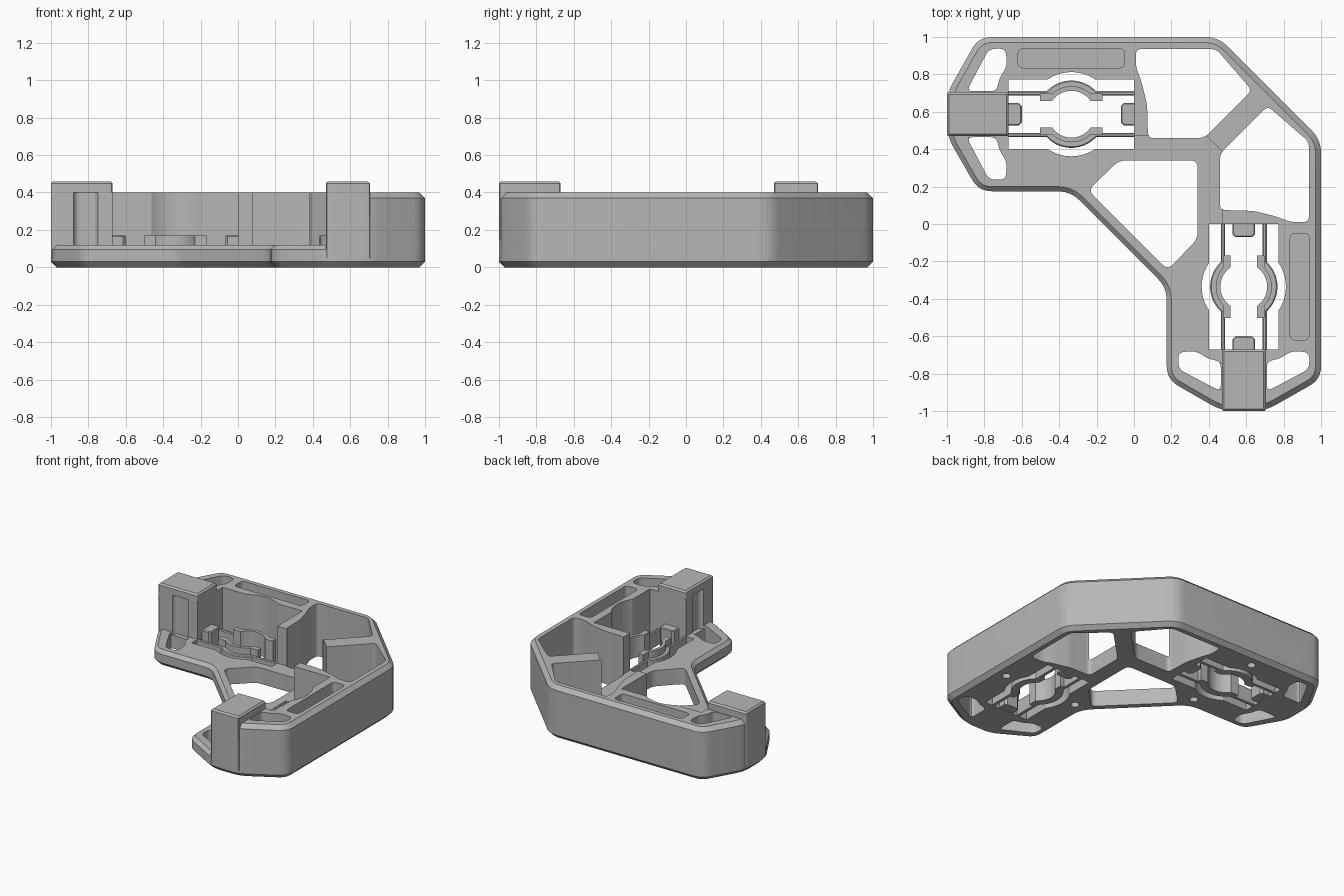
import bpy
import bmesh
import math
from mathutils import Vector

cube = bpy.data.objects.get("Cube")
if cube:
    bpy.data.objects.remove(cube, do_unlink=True)

grey = bpy.data.materials.new("plain grey")
grey.use_nodes = True
grey.diffuse_color = (0.47, 0.47, 0.47, 1)
grey.node_tree.nodes["Principled BSDF"].inputs["Base Color"].default_value = grey.diffuse_color


def swap(pts):
    """Mirror a path across the diagonal, keeping its winding."""
    return [(y, x) for x, y in reversed(pts)]


def rounded(pts, trim, steps=6):
    """Round every corner, starting at most `trim` away from it."""
    out = []
    for i, p in enumerate(pts):
        p, a, b = Vector(p), Vector(pts[i - 1]), Vector(pts[(i + 1) % len(pts)])
        t = min(trim, (a - p).length * 0.45, (b - p).length * 0.45)
        a, b = p + (a - p).normalized() * t, p + (b - p).normalized() * t
        for k in range(steps + 1):
            f = k / steps
            out.append(tuple(a * (1 - f) ** 2 + p * 2 * f * (1 - f) + b * f * f))
    return out


def arc(r, v, steps=20):
    """Arc over the origin from left to right, ending at height v."""
    start = math.pi - math.asin(v / r)
    end = math.asin(v / r)
    angles = [start + (end - start) * k / steps for k in range(steps + 1)]
    return [(r * math.cos(a), r * math.sin(a)) for a in angles]


def prism(name, pts, z0, z1, bottom=0, top=0):
    """Extrude a flat path, with optional chamfers on the rims."""
    bm = bmesh.new()
    base = bm.faces.new([bm.verts.new((x, y, z0)) for x, y in pts])
    ext = bmesh.ops.extrude_face_region(bm, geom=[base])["geom"]
    bmesh.ops.translate(bm, vec=(0, 0, z1 - z0), verts=[g for g in ext if isinstance(g, bmesh.types.BMVert)])
    for z, size in ((z0, bottom), (z1, top)):
        if size:
            rim = [e for e in bm.edges if all(abs(v.co.z - z) < 1e-5 for v in e.verts)]
            bmesh.ops.bevel(bm, geom=rim, offset=size, segments=1, affect='EDGES')
    bmesh.ops.recalc_face_normals(bm, faces=bm.faces)
    mesh = bpy.data.meshes.new(name)
    bm.to_mesh(mesh)
    bm.free()
    mesh.materials.append(grey)
    obj = bpy.data.objects.new(name, mesh)
    bpy.context.collection.objects.link(obj)
    return obj


def combine(target, other, operation):
    mod = target.modifiers.new("combine", 'BOOLEAN')
    mod.operation, mod.solver, mod.object = operation, 'EXACT', other
    bpy.context.view_layer.objects.active = target
    bpy.ops.object.modifier_apply(modifier=mod.name)
    bpy.data.objects.remove(other, do_unlink=True)


def both(pts):
    return pts, swap(pts)


def rect(x0, y0, x1, y1):
    return [(x0, y0), (x1, y0), (x1, y1), (x0, y1)]


CX, CY = -0.335, 0.587      # centre of one clip bay


def bay(pts):
    return [(CX + u, CY + v) for u, v in pts]


# Outer outline, one half then its mirror
half = [(0.45, 1), (-0.83, 1), (-1, 0.7), (-1, 0.47), (-0.83, 0.175), (-0.34, 0.175)]
outline = rounded(half + swap(half), 0.07)

# Tall wall: chamfered block kept only where the wall, rib and spoke stand
body = prism("bracket_body", outline, 0, 0.4, 0.03, 0.03)
edge = [(-1.2, 0.47), (-0.67, 0.47), (-0.67, 0.65), (0, 0.65), (0, 0.47), (0.39, 0.47)]
tall = edge + swap(edge) + [(1.2, -1.2), (1.2, 1.2), (-1.2, 1.2)]
combine(body, prism("tall_zone", tall, 0.06, 0.6), 'INTERSECT')

# Base plate
combine(body, prism("base_plate", outline, 0, 0.12, 0.03, 0.025), 'UNION')

# Raised end posts
for p in both(rounded(rect(-1, 0.47, -0.67, 0.705), 0.012, 3)):
    combine(body, prism("post", p, 0.05, 0.46, 0, 0.012), 'UNION')

# Clip bay windows, bulged round the middle
top_arc = arc(0.225, 0.185)
window = [(-0.335, 0.185)] + top_arc + [(0.335, 0.185)]
window += [(-u, -v) for u, v in window]
cuts = [(p, -0.1, 0.6) for p in both(bay(window))]

# Large openings beside the spoke
opening = [(0.01, 0.935), (0.01, 0.84), (0.04, 0.76), (0.07, 0.64), (0.075, 0.46),
           (0.375, 0.46), (0.63, 0.715), (0.44, 0.935)]
cuts += [(p, -0.1, 0.6) for p in both(rounded(opening, 0.03))]

# Central opening behind the diagonal bar
middle = [(-0.08, 0.34), (-0.245, 0.18)]
cuts.append((rounded([(0.34, 0.34)] + middle + swap(middle), 0.04), -0.1, 0.6))

# Corner openings either side of each post, the lower one scooped under it
corner = [(-0.895, 0.71), (-0.775, 0.937), (-0.685, 0.937), (-0.68, 0.84), (-0.72, 0.78), (-0.735, 0.71)]
cuts += [(p, -0.1, 0.6) for p in both(rounded(corner, 0.035))]
lower = [(x, 2 * CY - y) for x, y in corner]
cuts += [(p, -0.1, 0.3) for p in both(rounded(lower, 0.035))]
scoop = [(-0.89, 0.44), (-0.87, 0.5), (-0.76, 0.5), (-0.735, 0.44)]
cuts += [(p, 0.1, 0.4) for p in both(rounded(scoop, 0.05))]

# Long recess in the wall top and small blind holes underneath
cuts += [(p, 0.3, 0.6) for p in both(rounded(rect(-0.62, 0.835, -0.05, 0.937), 0.03))]
for y in (0.28, 0.895):
    dot = [(-0.3 + 0.03 * math.cos(k * math.pi / 8), y + 0.03 * math.sin(k * math.pi / 8)) for k in range(16)]
    cuts += [(p, -0.1, 0.05) for p in both(dot)]

for path, z0, z1 in cuts:
    combine(body, prism("cutter", path, z0, z1), 'DIFFERENCE')

# Spring strips with a curved middle, and the end tabs
outer = [(-0.345, 0.123)] + arc(0.18, 0.123) + [(0.345, 0.123)]
inner = [(0.345, 0.1), (0.167, 0.1), (0.167, 0.07)] + arc(0.125, 0.07)[::-1]
strip = outer + inner + [(-0.167, 0.07), (-0.167, 0.1), (-0.345, 0.1)]
grip = arc(0.15, 0.07) + inner[3:]
tab = [(0.345, -0.06), (0.345, 0.06), (0.28, 0.06), (0.265, 0.045), (0.265, -0.045), (0.28, -0.06)]
for sign, side in ((1, "first"), (-1, "second")):
    turn = lambda pts: bay([(u * sign, v * sign) for u, v in pts])
    for arm, flip in (("right_arm", list), ("front_arm", swap)):
        prism(f"{arm}_{side}_spring_strip", flip(turn(strip)), 0.005, 0.12, 0, 0.006)
        prism(f"{arm}_{side}_spring_grip", flip(turn(grip)), 0.1, 0.17)
        prism(f"{arm}_{side}_end_tab", flip(turn(tab)), 0.005, 0.17, 0, 0.006)
        for s in (-1, 1):
            block = rect(0.105 * s, 0.07, 0.167 * s, 0.11)
            prism(f"{arm}_{side}_grip_block", flip(turn(block)), 0.1, 0.17)

# Smooth rounded walls, sharp edges kept
for obj in bpy.context.scene.objects:
    if obj.type == 'MESH':
        obj.select_set(True)
        bpy.context.view_layer.objects.active = obj
bpy.ops.object.shade_smooth_by_angle(angle=math.radians(30))
